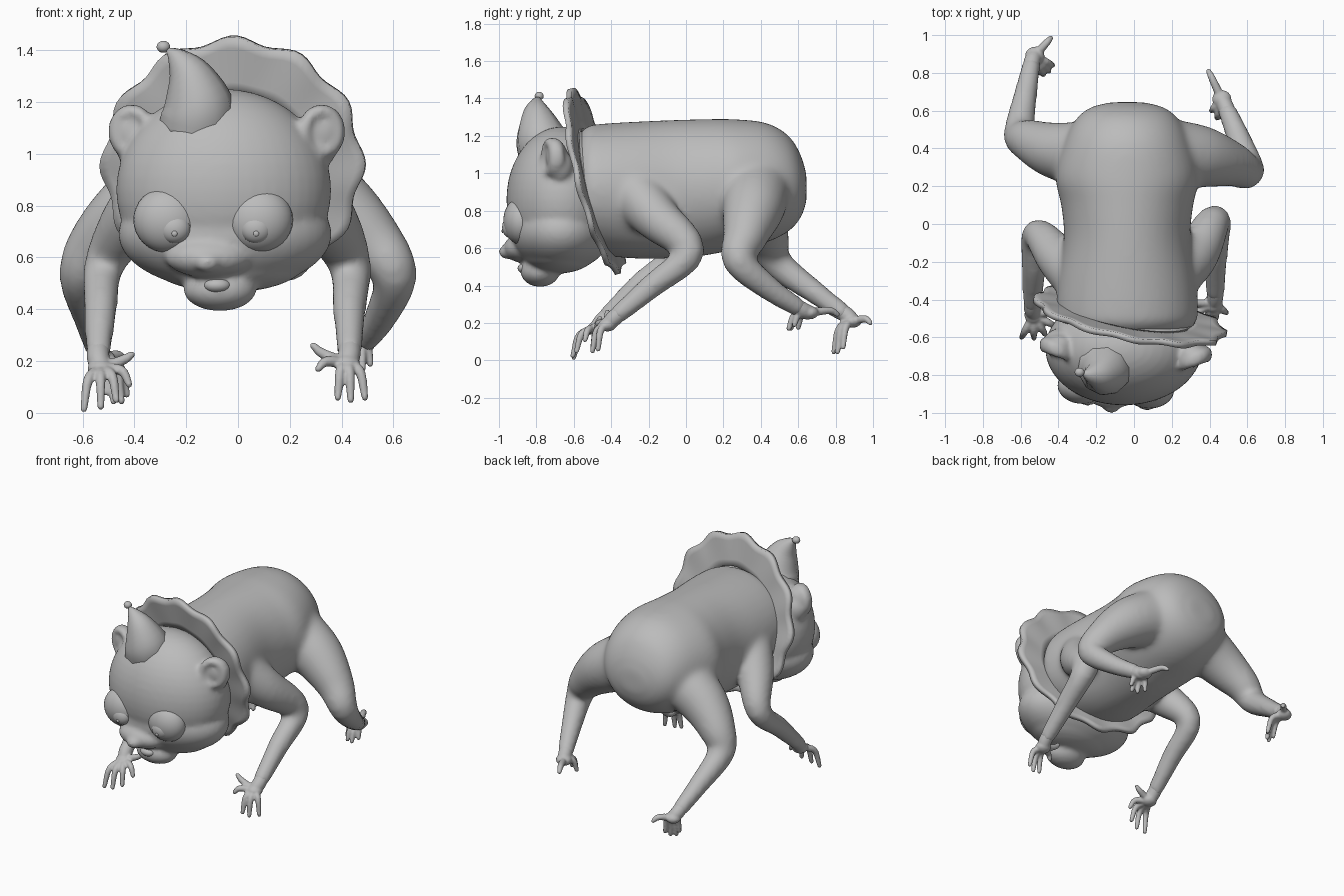
import bpy, bmesh, math
from mathutils import Vector, Matrix

cube = bpy.data.objects.get("Cube")
if cube:
    bpy.data.objects.remove(cube)

gray = bpy.data.materials.new("plain gray")
gray.use_nodes = True
gray.diffuse_color = (0.5, 0.5, 0.5, 1)
gray.node_tree.nodes["Principled BSDF"].inputs["Base Color"].default_value = (0.5, 0.5, 0.5, 1)


def circle(n):
    return [math.tau * k / n for k in range(n)]


def catmull(points, steps):
    """Smooth path through equally long tuples."""
    p = [Vector(q) for q in points]
    p = [p[0] * 2 - p[1]] + p + [p[-1] * 2 - p[-2]]
    out = []
    for a, b, c, d in zip(p, p[1:], p[2:], p[3:]):
        for i in range(steps):
            t = i / steps
            out.append(0.5 * (2 * b + (c - a) * t + (2 * a - 5 * b + 4 * c - d) * t ** 2
                              + (3 * b - a - 3 * c + d) * t ** 3))
    return out + [p[-2]]


def loft(bm, rings):
    """Skin a list of point rings and cap both ends."""
    rows = [[bm.verts.new(p) for p in r] for r in rings]
    n = len(rows[0])
    faces = [bm.faces.new((a[i], a[(i + 1) % n], b[(i + 1) % n], b[i]))
             for a, b in zip(rows, rows[1:]) for i in range(n)]
    faces += [bm.faces.new(rows[0]), bm.faces.new(rows[-1])]
    bmesh.ops.recalc_face_normals(bm, faces=faces)


def tube(bm, points, sides=16, steps=5):
    """Round tube through (x, y, z, radius) points."""
    path = catmull(points, steps)
    pos = [q.to_3d() for q in path]
    tangents = [(pos[min(i + 1, len(pos) - 1)] - pos[max(i - 1, 0)]).normalized()
                for i in range(len(pos))]
    u = tangents[0].orthogonal().normalized()
    rings, last = [], tangents[0]
    for q, c, t in zip(path, pos, tangents):
        u = last.rotation_difference(t) @ u
        v, last = t.cross(u), t
        r = max(q.w, 0.002)
        rings.append([c + r * (math.cos(a) * u + math.sin(a) * v) for a in circle(sides)])
    loft(bm, rings)


def ball(bm, center, radii, segments=48):
    m = Matrix.Translation(center) @ Matrix.Diagonal((*radii, 1))
    bmesh.ops.create_uvsphere(bm, u_segments=segments, v_segments=segments // 2, radius=1, matrix=m)


def finish(bm, name, voxel=0, smoothing=0):
    mesh = bpy.data.meshes.new(name)
    bm.to_mesh(mesh)
    bm.free()
    mesh.materials.append(gray)
    for f in mesh.polygons:
        f.use_smooth = True
    obj = bpy.data.objects.new(name, mesh)
    bpy.context.collection.objects.link(obj)
    if voxel:
        mod = obj.modifiers.new("blend", "REMESH")
        mod.mode = "VOXEL"
        mod.voxel_size = voxel
        mod.use_smooth_shade = True
        mod = obj.modifiers.new("soften", "SMOOTH")
        mod.factor = 0.5
        mod.iterations = smoothing
    return obj


def single_ball(name, center, radii):
    bm = bmesh.new()
    ball(bm, center, radii, 32)
    finish(bm, name)


# Torso as rings along y, then four limbs blended into it
bm = bmesh.new()
torso = [(-.6, .9, .28, .27), (-.53, .92, .36, .33), (-.45, .915, .375, .35),
         (-.3, .91, .365, .365), (-.08, .915, .335, .37), (.1, .925, .35, .365),
         (.25, .94, .38, .35), (.43, .95, .335, .32), (.55, .945, .275, .255),
         (.615, .93, .2, .165), (.645, .92, .09, .07)]
loft(bm, [[(-.036 + rx * math.cos(a), y, z + rz * math.sin(a)) for a in circle(40)]
          for y, z, rx, rz in catmull(torso, 4)])
limbs = {
    "left_hand": [(.2, -.28, .9, .15), (.33, -.155, .76, .125), (.43, .018, .58, .085),
                  (.43, -.18, .4, .066), (.43, -.38, .23, .05)],
    "right_hand": [(-.26, -.31, .9, .15), (-.4, -.18, .76, .12), (-.515, -.055, .575, .08),
                   (-.53, -.25, .4, .065), (-.54, -.44, .22, .05)],
    "left_foot": [(.18, .37, .9, .19), (.36, .355, .8, .165), (.52, .315, .66, .12),
                  (.605, .285, .53, .088), (.555, .45, .38, .066), (.485, .62, .27, .05)],
    "right_foot": [(-.2, .37, .9, .18), (-.4, .385, .78, .155), (-.55, .44, .64, .115),
                   (-.605, .485, .52, .086), (-.575, .68, .37, .064), (-.54, .86, .24, .05)],
}
for limb in limbs.values():
    tube(bm, limb, 20)
finish(bm, "body", 0.016, 20)


# Hands and feet: wrist, palm and drooping, tapering digits
def paw(name, palm, tips):
    bm = bmesh.new()
    palm = Vector(palm)
    shin, wrist = (Vector(p[:3]) for p in limbs[name][-2:])
    tube(bm, [(*shin.lerp(wrist, .6), .04), (*wrist, .044), (*palm, .04)])
    ball(bm, palm, (.052, .05, .036), 16)
    for tip in tips:
        tip = Vector(tip)
        knuckle = palm.lerp(tip, .72)
        knuckle.z = palm.z + (tip.z - palm.z) * .35 + .015
        tube(bm, [(*palm, .024), (*knuckle, .02), (*tip, .014)], 10)
        ball(bm, tip, (.014, .014, .014), 10)
    finish(bm, name, 0.007, 3)


paw("left_hand", (.42, -.42, .19), [(.29, -.42, .26), (.31, -.48, .17), (.385, -.5, .06),
                                    (.435, -.5, .05), (.49, -.47, .06)])
paw("right_hand", (-.53, -.48, .17), [(-.41, -.46, .225), (-.42, -.54, .11), (-.47, -.585, .05),
                                      (-.53, -.605, .025), (-.595, -.6, .015)])
paw("left_foot", (.465, .66, .255), [(.395, .81, .245), (.41, .6, .175), (.44, .56, .17),
                                     (.48, .55, .17), (.51, .58, .19)])
paw("right_foot", (-.525, .89, .21), [(-.44, .985, .2), (-.43, .84, .07), (-.45, .81, .045),
                                      (-.48, .79, .045), (-.51, .8, .08)])

# Head: skull, cheeks, chin, muzzle, nose, jaw and cupped ears blended together
bm = bmesh.new()
ball(bm, (-.055, -.66, .86), (.415, .3, .39))
ball(bm, (-.05, -.67, .69), (.412, .27, .215))
ball(bm, (-.04, -.68, .58), (.3, .2, .115))
ball(bm, (-.115, -.87, .6), (.165, .105, .078))
ball(bm, (-.12, -.957, .58), (.05, .045, .038))
ball(bm, (-.07, -.78, .475), (.14, .105, .082))
for x, y, turn in ((.318, -.7, .35), (-.405, -.65, -.35)):
    place = Matrix.Translation((x, y, 1.085)) @ Matrix.Rotation(turn, 4, "Z")
    for a in circle(24):
        ball(bm, place @ Vector((.07 * math.cos(a), -.015, .08 * math.sin(a))),
             (.028, .045, .028), 10)
    ball(bm, place @ Vector((0, .01, 0)), (.085, .06, .09), 20)
    ball(bm, place @ Vector((0, .03, -.05)), (.08, .07, .09), 20)
finish(bm, "head", 0.013, 8)

# Face details
for side, x, y, px in (("left", .08, -.88, .07), ("right", -.272, -.855, -.245)):
    single_ball(side + "_eye", (x, y, .745), (.132, .097, .127))
    single_ball(side + "_pupil", (px, y - .058, .712), (.062, .045, .058))
    single_ball(side + "_eye_glint", (px, y - .1, .692), (.011, .006, .011))
single_ball("tongue", (-.08, -.86, .492), (.052, .04, .03))

# Bent party hat with a pompom
bm = bmesh.new()
tube(bm, [(-.16, -.745, 1.1, .148), (-.155, -.775, 1.19, .138), (-.187, -.795, 1.3, .09),
          (-.235, -.797, 1.37, .042), (-.275, -.79, 1.405, .006)], 10, 4)
finish(bm, "hat")
single_ball("hat_pompom", (-.288, -.785, 1.413), (.026, .024, .023))

# Flat scalloped collar, leaning forward at the top and turned to one side
bm = bmesh.new()
count, rows = 110, []
for j in range(6):
    s = j / 5
    row = []
    for a in circle(count):
        radius = .31 + .173 * s + .014 * s * math.cos(12 * a)
        x = radius * 1.03 * math.cos(a)
        z = radius * math.sin(a)
        y = -.488 - .25 * z - .18 * x + .005 * s * math.sin(12 * a)
        row.append(bm.verts.new((x - .02, y, z + .925 + .032 * s)))
    rows.append(row)
for a, b in zip(rows, rows[1:]):
    for i in range(count):
        bm.faces.new((a[i], a[(i + 1) % count], b[(i + 1) % count], b[i]))
collar = finish(bm, "collar")
solid = collar.modifiers.new("thickness", "SOLIDIFY")
solid.thickness = 0.03
solid.offset = 0
